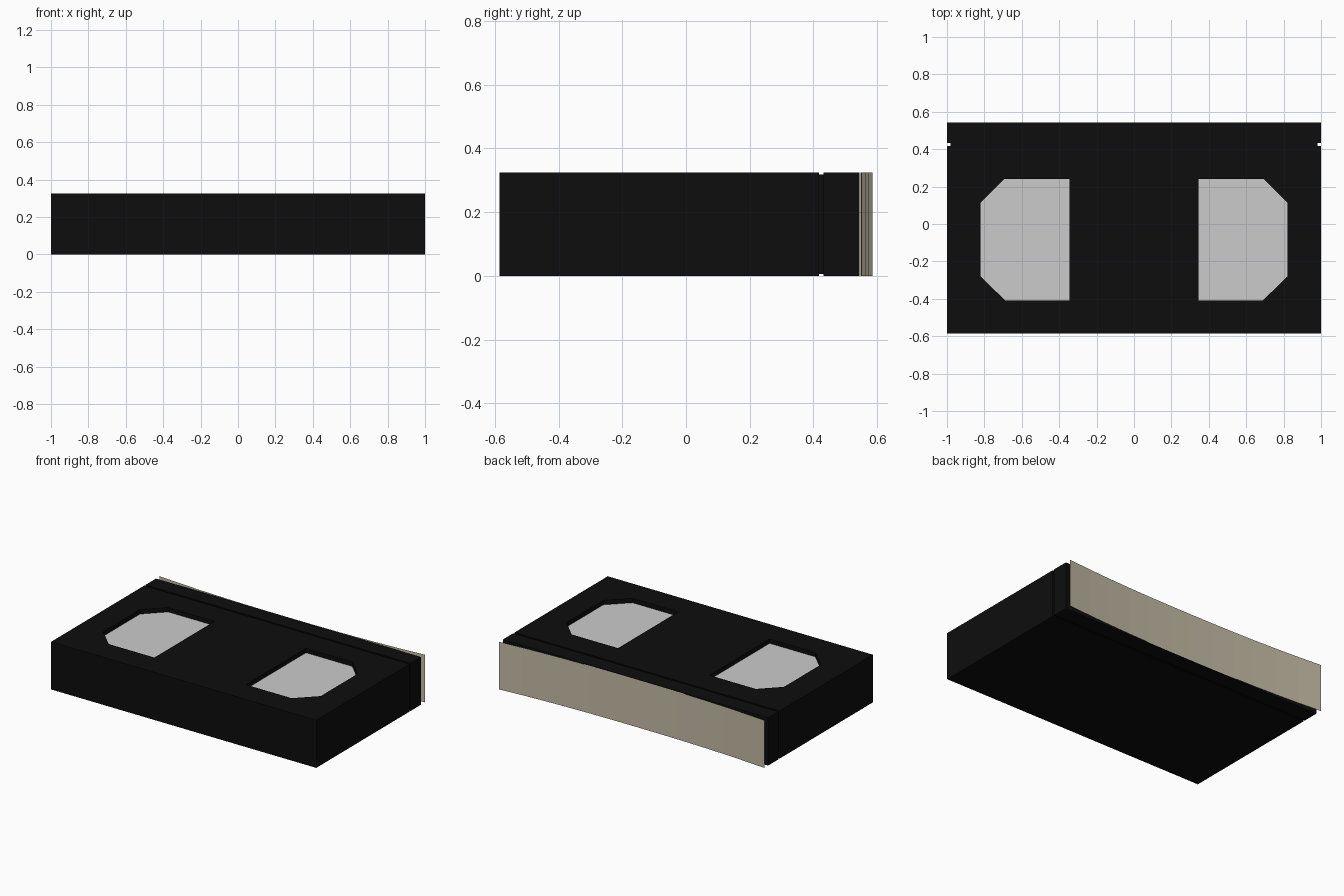
import bpy, bmesh, math

if "Cube" in bpy.data.objects:
    bpy.data.objects.remove(bpy.data.objects["Cube"])

H = 0.325          # case height
RECESS = 0.032     # window depth


def material(name, rgb):
    m = bpy.data.materials.new(name)
    m.diffuse_color = (*rgb, 1)
    m.use_nodes = True
    m.node_tree.nodes["Principled BSDF"].inputs["Base Color"].default_value = m.diffuse_color
    return m


def finish(name, bm, mat=None):
    me = bpy.data.meshes.new(name)
    bm.to_mesh(me)
    bm.free()
    ob = bpy.data.objects.new(name, me)
    bpy.context.collection.objects.link(ob)
    if mat:
        me.materials.append(mat)
    return ob


def window_outline(side):
    pts = [(0.345, -0.408), (0.69, -0.408), (0.82, -0.28),
           (0.82, 0.115), (0.695, 0.24), (0.345, 0.24)]
    return [(side * x, y) for x, y in pts][::side]


def window_mesh(name, side, z, height=0, mat=None):
    bm = bmesh.new()
    face = bm.faces.new([bm.verts.new((x, y, z)) for x, y in window_outline(side)])
    if height:
        ext = bmesh.ops.extrude_face_region(bm, geom=[face])
        top = [v for v in ext["geom"] if isinstance(v, bmesh.types.BMVert)]
        bmesh.ops.translate(bm, verts=top, vec=(0, 0, height))
        bmesh.ops.recalc_face_normals(bm, faces=bm.faces)
    return finish(name, bm, mat)


black = material("black_plastic", (0.004, 0.004, 0.004))
tan = material("tan_paper", (0.55, 0.5, 0.38))

# Case: rectangular rings along y, stepping in for the groove around the lid seam
GX, GZ = 0.02, 0.006
rings = [(-0.585, 0, 0), (0.418, 0, 0), (0.418, GX, GZ),
         (0.432, GX, GZ), (0.432, 0, 0), (0.544, 0, 0)]
bm = bmesh.new()
loops = []
for y, dx, dz in rings:
    x = 1 - dx
    loops.append([bm.verts.new(p) for p in
                  ((-x, y, dz), (x, y, dz), (x, y, H - dz), (-x, y, H - dz))])
for a, b in zip(loops, loops[1:]):
    for i in range(4):
        j = (i + 1) % 4
        bm.faces.new((a[i], a[j], b[j], b[i]))
bm.faces.new(loops[0])
bm.faces.new(loops[-1])
bmesh.ops.recalc_face_normals(bm, faces=bm.faces)
case = finish("case", bm, black)

# Window recesses with grey panes on their floors
for side, label in ((-1, "left"), (1, "right")):
    cutter = window_mesh(label + "_window_cutter", side, H - RECESS, 0.1, black)
    cutter.hide_render = True
    mod = case.modifiers.new("recess", "BOOLEAN")
    mod.object = cutter
    mod.operation = "DIFFERENCE"
    mod.solver = "EXACT"
    bpy.context.view_layer.objects.active = case
    bpy.ops.object.modifier_apply(modifier=mod.name)
    bpy.data.objects.remove(cutter, do_unlink=True)
    window_mesh(label + "_window", side, H - RECESS + 0.002)

# Spine label: thin paper strip bowing away from the back at both ends
bm = bmesh.new()
N = 12
prev = None
for i in range(N + 1):
    x = 1 - 2 * i / N
    y = 0.548 + 0.037 * abs(x) ** 2.4
    cur = (bm.verts.new((x, y, 0)), bm.verts.new((x, y, H)))
    if prev:
        bm.faces.new((prev[0], cur[0], cur[1], prev[1]))
    prev = cur
finish("spine_label", bm, tan)
